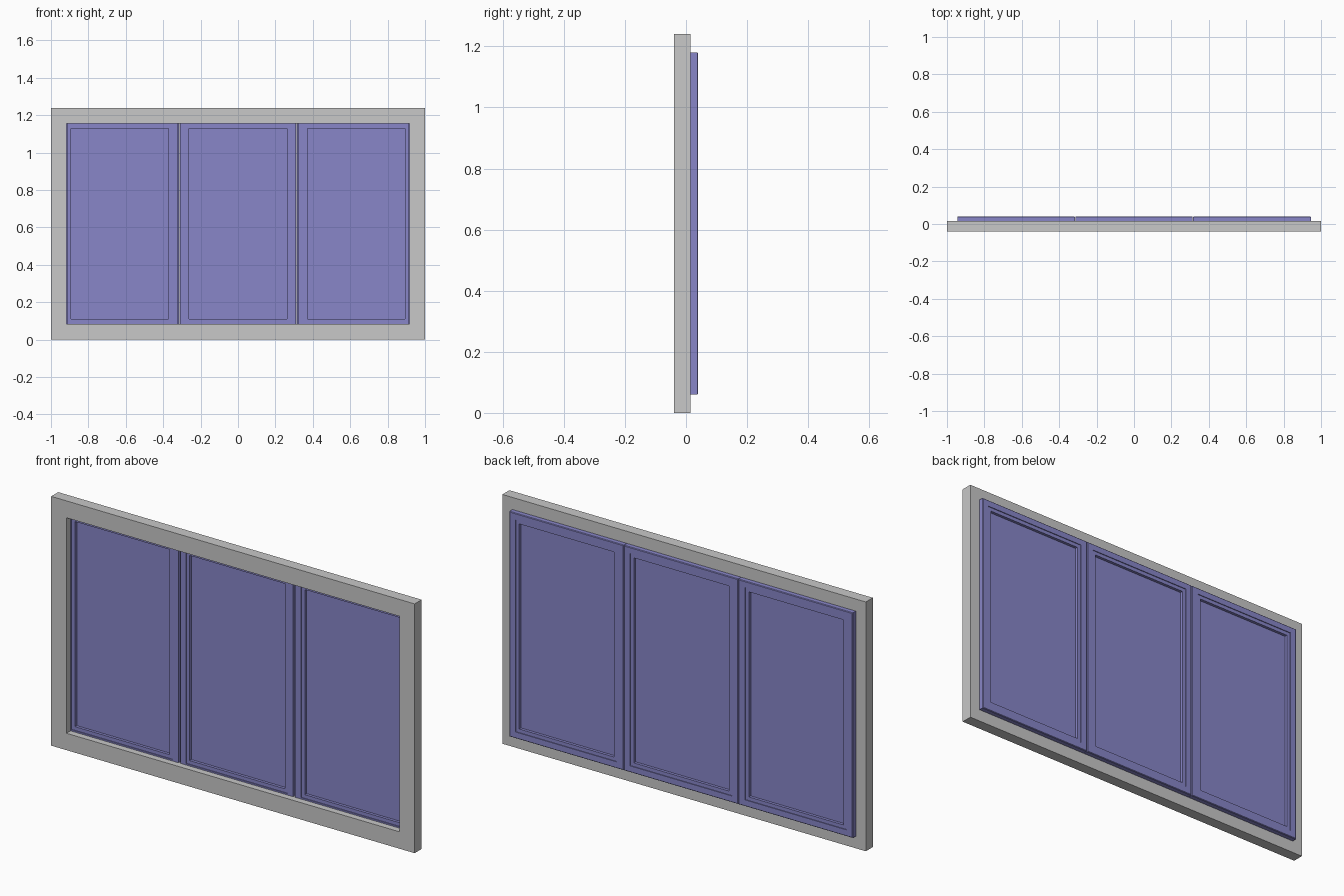
import bpy
import bmesh

cube = bpy.data.objects.get("Cube")
if cube:
    bpy.data.objects.remove(cube, do_unlink=True)


def material(name, rgb):
    mat = bpy.data.materials.new(name)
    mat.use_nodes = True
    color = (*rgb, 1.0)
    mat.diffuse_color = color
    mat.node_tree.nodes["Principled BSDF"].inputs["Base Color"].default_value = color
    return mat


def grow(rect, d):
    x0, x1, z0, z1 = rect
    return (x0 - d, x1 + d, z0 - d, z1 + d)


def loft(name, steps, mat, ring=True):
    """Join (rectangle, y) steps in order; close into a ring or cap both ends."""
    bm = bmesh.new()
    loops = []
    for (x0, x1, z0, z1), y in steps:
        corners = ((x0, z0), (x1, z0), (x1, z1), (x0, z1))
        loops.append([bm.verts.new((x, y, z)) for x, z in corners])
    pairs = list(zip(loops, loops[1:]))
    if ring:
        pairs.append((loops[-1], loops[0]))
    else:
        bm.faces.new(loops[0])
        bm.faces.new(loops[-1])
    for a, b in pairs:
        for i in range(4):
            j = (i + 1) % 4
            bm.faces.new((a[i], a[j], b[j], b[i]))
    bmesh.ops.recalc_face_normals(bm, faces=bm.faces)
    mesh = bpy.data.meshes.new(name)
    bm.to_mesh(mesh)
    bm.free()
    mesh.materials.append(mat)
    obj = bpy.data.objects.new(name, mesh)
    bpy.context.collection.objects.link(obj)
    return obj


grey = material("light grey", (0.578, 0.578, 0.578))
violet = material("muted violet", (0.246, 0.238, 0.578))

# Outer frame
FRONT, REAR = -0.04, 0.015
outer = (-1, 1, 0, 1.24)
opening = (-0.916, 0.916, 0.084, 1.156)
loft("outer_frame", [(outer, FRONT), (outer, REAR), (opening, REAR), (opening, FRONT)], grey)

# Three sashes: x limits of the rear lip, the front body and the pane
sashes = {
    "right": ((-0.945, -0.316), (-0.915, -0.32), (-0.893, -0.372)),
    "middle": ((-0.314, 0.314), (-0.31, 0.31), (-0.262, 0.262)),
    "left": ((0.316, 0.945), (0.32, 0.915), (0.372, 0.893)),
}
for side, (lip_x, body_x, pane_x) in sashes.items():
    lip = (*lip_x, 0.06, 1.18)
    body = (*body_x, 0.085, 1.155)
    pane = (*pane_x, 0.11, 1.13)
    ledge = grow(pane, 0.018)
    # Sash ring with a stepped bead on both faces and a chamfered rear lip
    loft(side + "_sash", [
        (pane, -0.006), (ledge, -0.006), (ledge, -0.01), (body, -0.01),
        (body, REAR), (lip, REAR), (lip, 0.037), (grow(lip, -0.003), 0.04),
        (ledge, 0.04), (ledge, 0.036), (pane, 0.036),
    ], violet)
    # Pane
    loft(side + "_pane", [(pane, 0.008), (pane, 0.022)], violet, ring=False)
